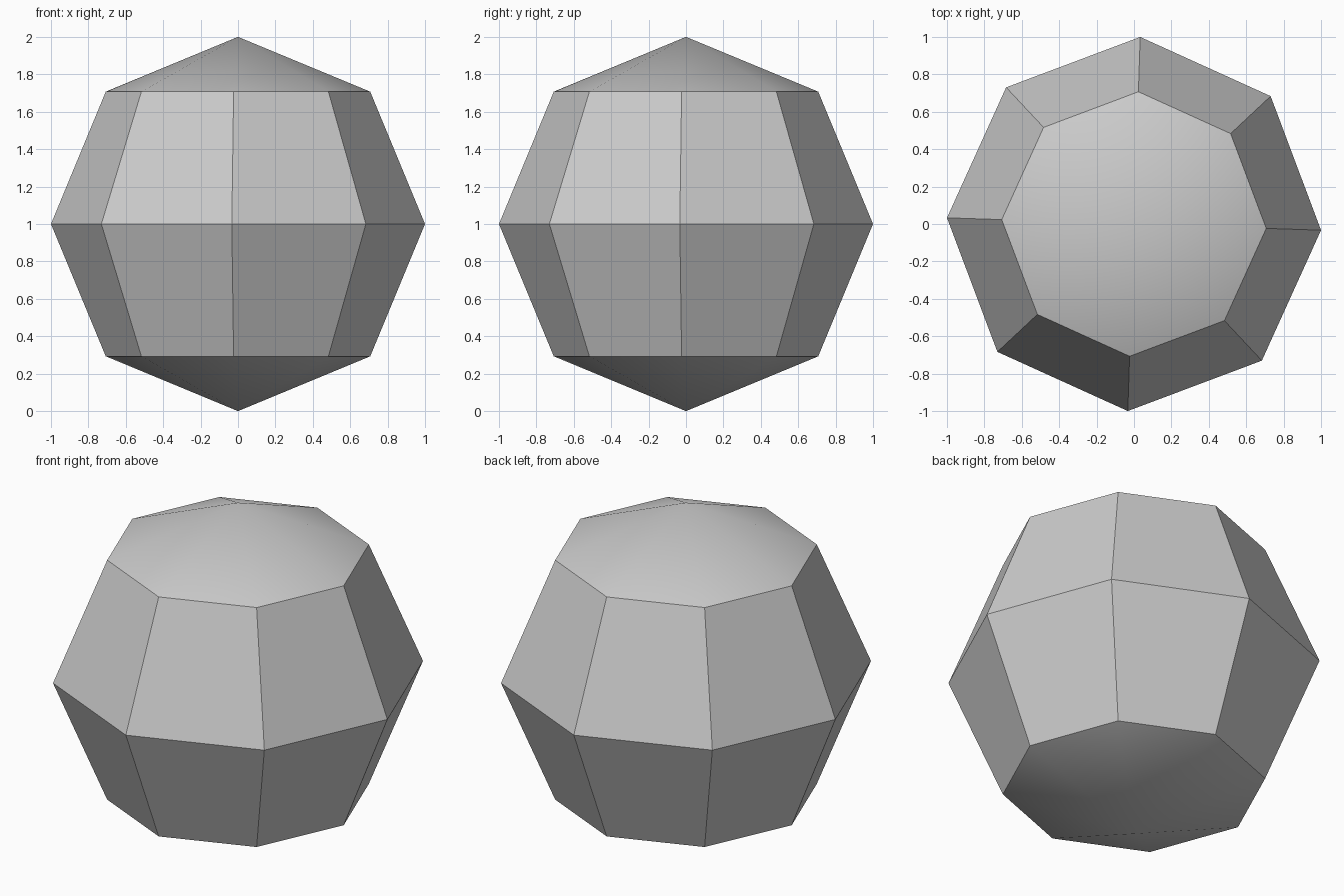
import bpy
import math

if "Cube" in bpy.data.objects:
    bpy.data.objects.remove(bpy.data.objects["Cube"])

# Plain light grey for the whole ball
grey = bpy.data.materials.new("light_grey")
grey.diffuse_color = (0.6, 0.6, 0.6, 1.0)
grey.use_nodes = True
grey.node_tree.nodes["Principled BSDF"].inputs["Base Color"].default_value = grey.diffuse_color

# Low-poly ball: 8 sides, 4 rings, turned slightly about z
bpy.ops.mesh.primitive_uv_sphere_add(segments=8, ring_count=4, radius=1.0,
                                     location=(0, 0, 1),
                                     rotation=(0, 0, math.radians(-1.9)))
ball = bpy.context.object
ball.name = "faceted_ball"
ball.data.materials.append(grey)

# Shallow caps blend smoothly, side bands stay flat
bpy.ops.object.shade_smooth_by_angle(angle=math.radians(30))
